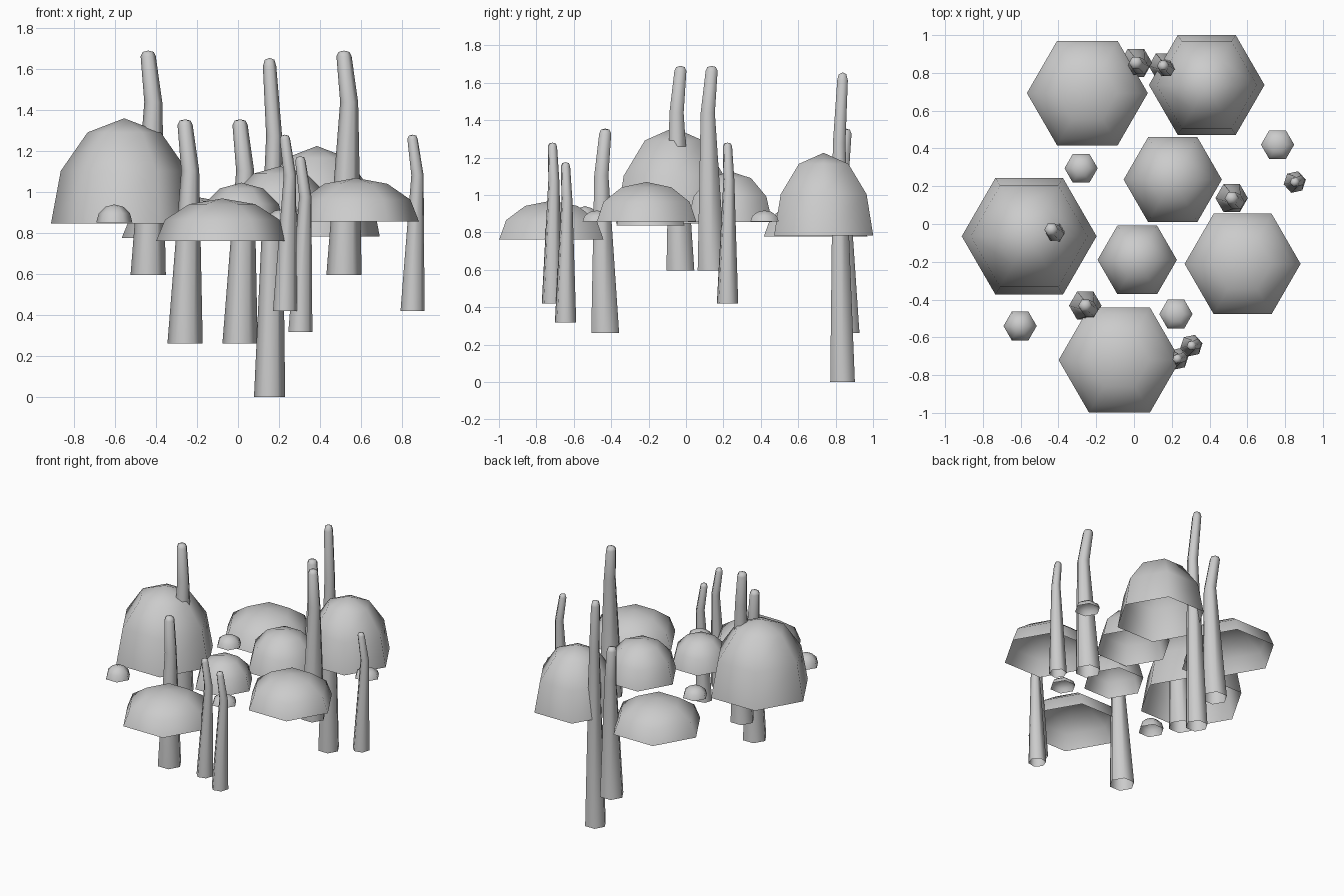
import bpy, bmesh, math

if "Cube" in bpy.data.objects:
    bpy.data.objects.remove(bpy.data.objects["Cube"])


def rings_to_object(name, rings, turn, tip):
    """Skin hexagonal rings given as (x, y, z, radius); open below, tip on top."""
    bm = bmesh.new()
    loops = []
    for x, y, z, r in rings:
        loops.append([bm.verts.new((x + r * math.cos(turn + i * math.pi / 3),
                                    y + r * math.sin(turn + i * math.pi / 3), z))
                      for i in range(6)])
    for a, b in zip(loops, loops[1:]):
        for i in range(6):
            j = (i + 1) % 6
            bm.faces.new((a[i], a[j], b[j], b[i]))
    t = bm.verts.new(tip)
    for i in range(6):
        bm.faces.new((loops[-1][i], loops[-1][(i + 1) % 6], t))
    mesh = bpy.data.meshes.new(name)
    bm.to_mesh(mesh)
    bm.free()
    obj = bpy.data.objects.new(name, mesh)
    bpy.context.collection.objects.link(obj)
    bpy.ops.object.select_all(action='DESELECT')
    obj.select_set(True)
    bpy.context.view_layer.objects.active = obj
    bpy.ops.object.shade_smooth_by_angle(angle=math.radians(62))


def dome(name, x, y, z, radius, height):
    """Six-sided half ellipsoid shell, hollow underneath."""
    rings = [(x, y, z + height * math.sin(math.radians(a)),
              radius * math.cos(math.radians(a))) for a in (0, 30, 60)]
    rings_to_object(name, rings, 0, (x, y, z + height))


def stalk(name, x, y, z, length, radius, turn=0, bend=(0.29, -0.24)):
    """Tapered open stalk that kinks three quarters of the way up."""
    bx, by = bend
    profile = [(0, 0, 0, 1), (bx, by, 0.77, 0.51),
               (0, 0, 0.975, 0.43), (0, 0, 0.994, 0.31)]
    rings = [(x + dx * radius, y + dy * radius, z + t * length, r * radius)
             for dx, dy, t, r in profile]
    rings_to_object(name, rings, math.radians(turn), (x, y, z + length))


# Large canopy domes: x, y, base z, radius, height
for i, d in enumerate([
        (-0.555, -0.065, 0.847, 0.357, 0.513),
        (-0.247, 0.693, 0.777, 0.32, 0.207),
        (0.385, 0.736, 0.783, 0.306, 0.442),
        (0.205, 0.235, 0.856, 0.26, 0.27),
        (0.575, -0.211, 0.857, 0.307, 0.212),
        (0.017, -0.19, 0.836, 0.21, 0.21),
        (-0.077, -0.72, 0.762, 0.322, 0.207)]):
    dome(f"canopy_dome_{i + 1}", *d)

# Small domes
for i, d in enumerate([
        (-0.603, -0.54, 0.853, 0.088, 0.087),
        (-0.28, 0.295, 0.857, 0.088, 0.072),
        (0.76, 0.42, 0.857, 0.088, 0.06),
        (0.222, -0.477, 0.857, 0.088, 0.06)]):
    dome(f"small_dome_{i + 1}", *d)

# Tall stalks: x, y, base z, length, base radius
for i, s in enumerate([
        (-0.438, -0.03, 0.597, 1.093, 0.086),
        (0.517, 0.137, 0.597, 1.093, 0.086),
        (-0.258, -0.432, 0.262, 1.093, 0.086),
        (0.01, 0.853, 0.262, 1.093, 0.086),
        (0.154, 0.837, 0.0, 1.655, 0.076)]):
    stalk(f"tall_stalk_{i + 1}", *s)

# Small stalks, kinked towards the right
for i, s in enumerate([
        (0.229, -0.714, 0.42, 0.86),
        (0.304, -0.644, 0.317, 0.858),
        (0.851, 0.222, 0.42, 0.86)]):
    stalk(f"small_stalk_{i + 1}", *s, 0.06, 12, (0.4, 0.12))
